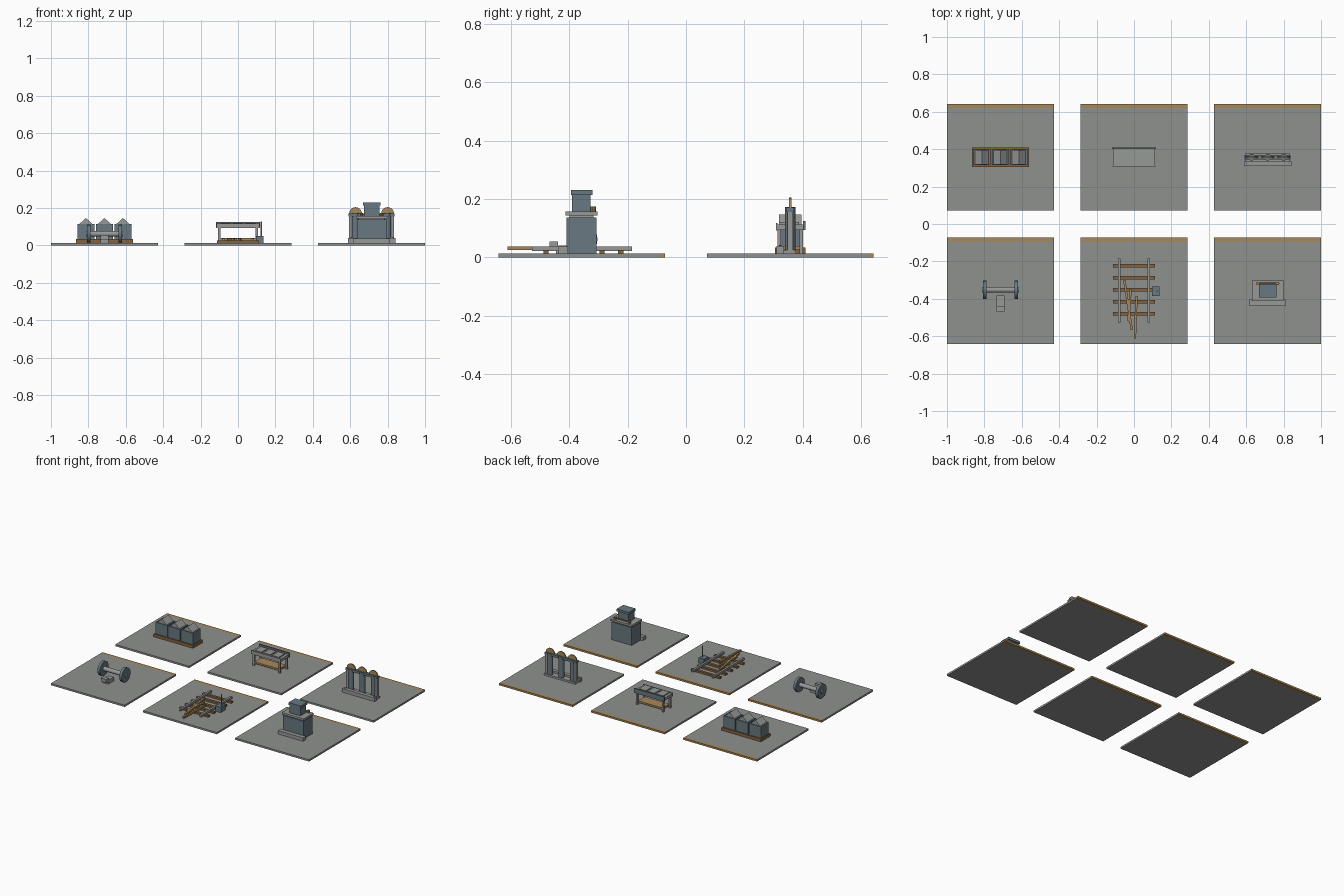
import bpy, bmesh, math
from mathutils import Vector, Matrix

if "Cube" in bpy.data.objects:
    bpy.data.objects.remove(bpy.data.objects["Cube"])


def material(name, rgb):
    m = bpy.data.materials.new(name)
    m.diffuse_color = (*rgb, 1)
    m.use_nodes = True
    m.node_tree.nodes["Principled BSDF"].inputs["Base Color"].default_value = m.diffuse_color
    return m


STONE = material("stone grey", (0.275, 0.283, 0.275))
GREY = material("light grey", (0.31, 0.32, 0.31))
STEEL = material("blue grey steel", (0.14, 0.19, 0.22))
TAN = material("tan wood", (0.38, 0.25, 0.10))
BROWN = material("brown wood", (0.23, 0.125, 0.05))


def finish(name, bm, mat, smooth=False):
    me = bpy.data.meshes.new(name)
    bmesh.ops.recalc_face_normals(bm, faces=bm.faces)
    bm.to_mesh(me)
    bm.free()
    me.materials.append(mat)
    ob = bpy.data.objects.new(name, me)
    bpy.context.collection.objects.link(ob)
    if smooth:
        bpy.context.view_layer.objects.active = ob
        ob.select_set(True)
        bpy.ops.object.shade_smooth_by_angle(angle=math.radians(35))
        ob.select_set(False)
    return ob


def box(name, x, y, z, mat):
    """Box from (min, max) pairs."""
    bm = bmesh.new()
    bmesh.ops.create_cube(bm, size=1)
    for v in bm.verts:
        v.co = [(a + b) / 2 + c * (b - a) for (a, b), c in zip((x, y, z), v.co)]
    return finish(name, bm, mat)


def rod(name, a, b, r, mat, sides=16):
    """Cylinder between two points."""
    a, b = Vector(a), Vector(b)
    bm = bmesh.new()
    rot = (b - a).to_track_quat('Z', 'Y').to_matrix().to_4x4()
    bmesh.ops.create_cone(bm, cap_ends=True, segments=sides, radius1=r, radius2=r,
                          depth=(b - a).length,
                          matrix=Matrix.Translation((a + b) / 2) @ rot)
    return finish(name, bm, mat, True)


def extrude_y(name, pts, y0, y1, mat):
    """Extrude an x-z outline along y."""
    bm = bmesh.new()
    f = bm.faces.new([bm.verts.new((x, y0, z)) for x, z in pts])
    new = bmesh.ops.extrude_face_region(bm, geom=[f])["geom"]
    for v in new:
        if isinstance(v, bmesh.types.BMVert):
            v.co.y = y1
    return finish(name, bm, mat)


def plank(name, a, b, w, z0, z1, mat):
    """Flat board between two ground points."""
    a, b = Vector(a), Vector(b)
    ob = box(name, (-w / 2, w / 2), (-(b - a).length / 2, (b - a).length / 2), (z0, z1), mat)
    ob.location = ((a.x + b.x) / 2, (a.y + b.y) / 2, 0)
    ob.rotation_euler.z = math.atan2(b.y - a.y, b.x - a.x) - math.pi / 2
    return ob


C = 5 / 7          # column spacing
R = 2.5 / 7        # row offset
H = 2 / 7          # half tile
T = 0.0125         # tile thickness

# Ground tiles with a wooden strip along the back edge
for cx in (-C, 0, C):
    for cy in (-R, R):
        box("ground_tile", (cx - H, cx + H), (cy - H, cy + H - 0.022), (0, T), STONE)
        box("tile_edge_strip", (cx - H, cx + H), (cy + H - 0.022, cy + H), (0, T), TAN)

# Three storage bins with gabled heaps on a wooden pallet
box("bin_pallet", (-C - .152, -C + .152), (R - .052, R + .052), (T, .033), BROWN)
for i in (-1, 0, 1):
    x = -C + i * .099
    box("bin", (x - .046, x + .046), (R - .043, R + .043), (.033, .113), STEEL)
    extrude_y("bin_heap", [(x - .036, .113), (x + .036, .113), (x, .146)],
              R - .038, R + .038, GREY)

# Sorting table
box("table_top", (-.112, .112), (R - .047, R + .045), (.094, .113), GREY)
box("table_back_rail", (-.118, .118), (R + .043, R + .052), (.094, .125), STEEL)
box("table_front_rail", (-.114, .114), (R - .049, R - .044), (.092, .118), GREY)
for i in (-1, 0, 1):
    x = i * .067
    box("table_panel", (x - .026, x + .026), (R - .038, R + .03), (.113, .120), GREY)
for x in (-.1, .1):
    for y in (R - .037, R + .037):
        box("table_leg", (x - .006, x + .006), (y - .006, y + .006), (T, .094), GREY)
box("table_shelf", (-.095, .095), (R - .038, R + .038), (.026, .038), TAN)

# Row of stamps with wooden half wheels above a beam
box("stamp_base", (C - .127, C + .127), (R - .047, R - .022), (T, .038), GREY)
box("stamp_footing", (C - .12, C + .12), (R - .022, R + .02), (T, .025), GREY)
box("stamp_beam", (C - .123, C + .123), (R - .013, R + .013), (.155, .171), STEEL)
for i in (-1, 0, 1):
    x = C + i * .6 / 7
    rod("stamp_column", (x, R, T), (x, R, .172), .018, STEEL)
    arc = [(x + .034 * math.cos(math.pi * k / 12), .17 + .034 * math.sin(math.pi * k / 12))
           for k in range(13)]
    extrude_y("half_wheel", arc, R - .004, R + .004, TAN)
for x in (C - .112, C + .112):
    box("stamp_end_post", (x - .008, x + .008), (R - .009, R + .009), (T, .155), GREY)
    rod("base_bolt", (x, R - .034, .038), (x, R - .034, .042), .004, STEEL, 8)

# Wheel pair on an axle, with a coupling block in front
Z = T + .049
rod("axle", (-C - .08, -R + .005, Z), (-C + .08, -R + .005, Z), .015, GREY)
for s in (-1, 1):
    rod("wheel", (-C + s * .075, -R + .005, Z), (-C + s * .094, -R + .005, Z), .049, STEEL, 20)
    rod("wheel_hub", (-C + s * .094, -R + .005, Z), (-C + s * .099, -R + .005, Z), .015, GREY)
box("coupling_block", (-C - .021, -C + .021), (-.445, -.383), (T, .04), GREY)
box("coupling_head", (-C - .021, -C + .021), (-.468, -.438), (.03, .054), GREY)

# Railway track with loose planks
for i in range(5):
    y = -.352 + (i - 2) * .064
    box("sleeper", (-.112, .112), (y - .009, y + .009), (T, .025), BROWN)
for x in (-.079, .079):
    box("rail", (x - .007, x + .007), (-.527, -.185), (.022, .037), GREY)
plank("loose_plank", (-.052, -.30), (-.012, -.565), .012, .025, .037, TAN)
plank("loose_plank", (.014, -.385), (.005, -.612), .012, .025, .037, TAN)
plank("loose_plank", (-.018, -.35), (-.03, -.52), .012, .025, .037, TAN)

# Track switch with lever
box("switch_box", (.095, .136), (-.385, -.335), (T, .05), STEEL)
rod("switch_lever", (.125, -.36, .05), (.125, -.36, .128), .004, GREY, 8)

# Furnace with slab, chimney and handle bar
box("furnace_body", (C - .079, C + .079), (-.41, -.307), (T, .137), STEEL)
box("furnace_neck", (C - .07, C + .07), (-.4, -.317), (.137, .143), GREY)
box("furnace_slab", (C - .084, C + .084), (-.413, -.303), (.143, .157), GREY)
box("furnace_step", (C - .096, C + .096), (-.438, -.405), (T, .037), GREY)
box("chimney", (C - .041, C + .041), (-.39, -.328), (.157, .213), STEEL)
box("chimney_cap", (C - .047, C + .047), (-.394, -.32), (.213, .230), STEEL)
for s in (-1, 1):
    rod("handle_knob", (C + s * .054, -.318, .157), (C + s * .054, -.318, .174), .009, TAN, 10)
rod("handle_bar", (C - .054, -.318, .166), (C + .054, -.318, .166), .004, TAN, 8)
